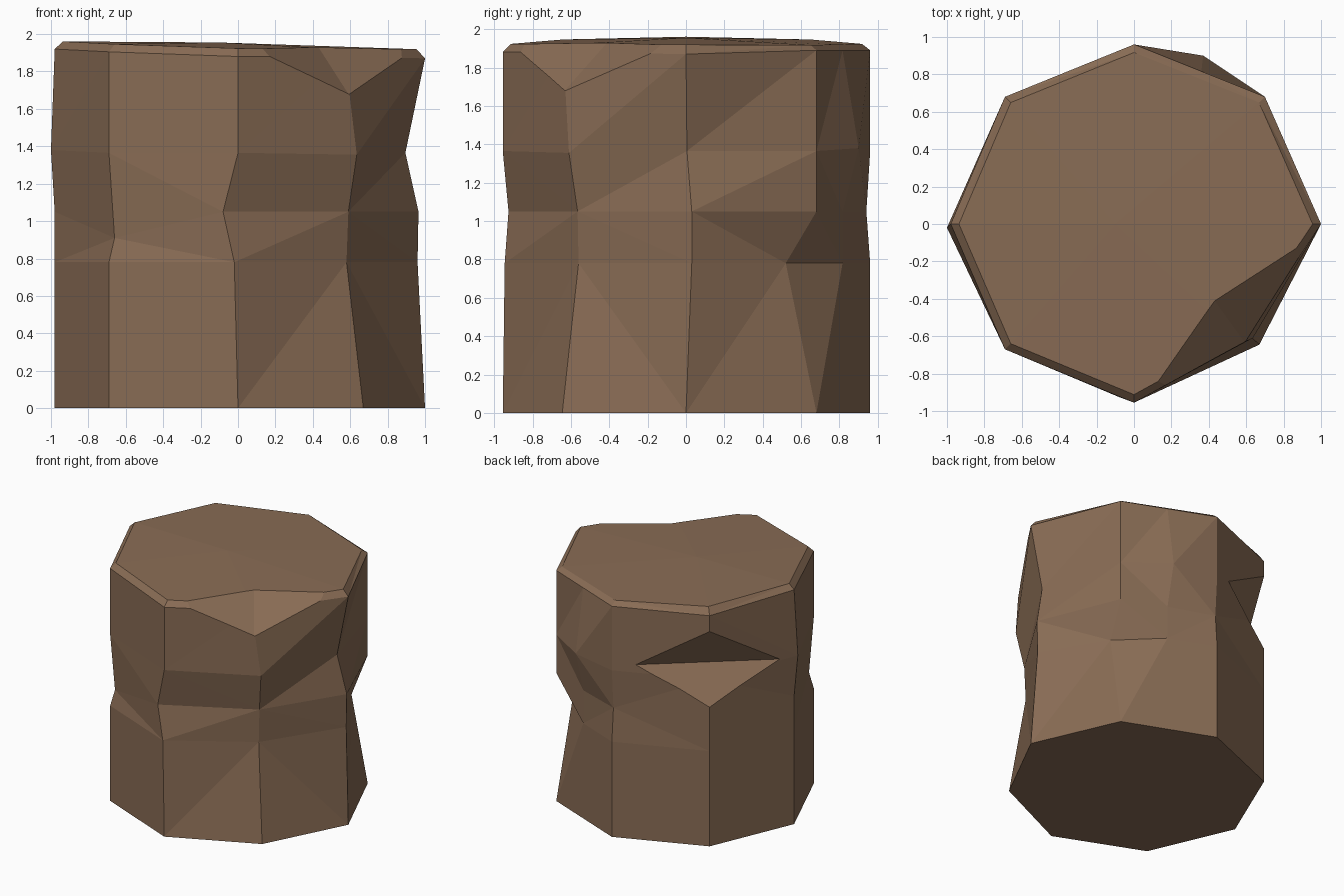
import bpy, bmesh
from mathutils import Vector

if "Cube" in bpy.data.objects:
    bpy.data.objects.remove(bpy.data.objects["Cube"])

wood = bpy.data.materials.new("weathered_brown")
wood.diffuse_color = (0.25, 0.15, 0.09, 1)
wood.use_nodes = True
wood.node_tree.nodes["Principled BSDF"].inputs["Base Color"].default_value = wood.diffuse_color


def make_object(name, bm):
    bmesh.ops.recalc_face_normals(bm, faces=bm.faces)
    mesh = bpy.data.meshes.new(name)
    bm.to_mesh(mesh)
    bm.free()
    mesh.materials.append(wood)
    obj = bpy.data.objects.new(name, mesh)
    bpy.context.collection.objects.link(obj)
    return obj


# Eight corners, plus one extra column (index 2) for the bulge on the back
base = [(1.0, 0), (0.7, 0.68), (0.36, 0.816), (0, 0.96), (-0.69, 0.68),
        (-0.98, 0), (-0.69, -0.67), (0, -0.955), (0.67, -0.645)]
heights = [0, 0.78, 1.05, 1.365, 1.89]
# Chiselled corners: (ring, column) -> position
chips = {
    (1, 0): (0.96, 0.03, 0.78), (2, 0): (0.965, 0.03, 1.05),
    (3, 0): (0.895, 0.005, 1.365), (4, 0): (1.0, 0, 1.87),
    (1, 1): (0.665, 0.52, 0.78), (3, 2): (0.37, 0.90, 1.38),
    (2, 3): (0, 0.94, 1.05), (3, 5): (-1.0, -0.02, 1.38),
    (4, 5): (-0.98, 0, 1.92), (2, 6): (-0.66, -0.65, 0.91),
    (4, 6): (-0.69, -0.67, 1.905), (1, 7): (-0.02, -0.945, 0.78),
    (2, 7): (-0.08, -0.925, 1.05), (4, 7): (0, -0.955, 1.88),
    (1, 8): (0.58, -0.56, 0.78), (2, 8): (0.59, -0.565, 1.05),
    (3, 8): (0.635, -0.61, 1.355), (4, 8): (0.572, -0.64, 1.88),
}

# Body: stacked rings, a narrow bevelled rim and a slightly domed top
bm = bmesh.new()
rings = []
for r, z in enumerate(heights):
    rings.append([bm.verts.new(chips.get((r, c), (x, y, z)))
                  for c, (x, y) in enumerate(base)])
rim = []
for v in rings[-1]:
    x, y = v.co.x * 0.955, v.co.y * 0.955
    rim.append(bm.verts.new((x, y, 1.94 - 0.022 * x - 0.02 * y * y)))
rings.append(rim)
n = len(base)
for low, high in zip(rings, rings[1:]):
    for i in range(n):
        j = (i + 1) % n
        bm.faces.new((low[i], low[j], high[j], high[i]))
bm.faces.new(rings[0][::-1])
peak = bm.verts.new((-0.1, 0, 1.955))
for i in range(n):
    bm.faces.new((rim[i], rim[(i + 1) % n], peak))
bmesh.ops.triangulate(bm, faces=[f for f in bm.faces if len(f.verts) == 4])
body = make_object("carved_stump", bm)


# Cut a wedge whose inner crease runs a-b and whose sides pass through p and q
def cut_wedge(name, a, b, p, q):
    a, b, p, q = map(Vector, (a, b, p, q))
    mid = (a + b) / 2
    pts = [mid + (a - mid) * 4, mid + (b - mid) * 4,
           mid + (p - mid) * 4, mid + (q - mid) * 4]
    bm = bmesh.new()
    v = [bm.verts.new(co) for co in pts]
    for tri in ((0, 1, 2), (0, 1, 3), (0, 2, 3), (1, 2, 3)):
        bm.faces.new([v[k] for k in tri])
    cutter = make_object(name, bm)
    cutter.hide_render = True
    mod = body.modifiers.new(name, 'BOOLEAN')
    mod.operation = 'DIFFERENCE'
    mod.solver = 'EXACT'
    mod.object = cutter
    bpy.context.view_layer.objects.active = body
    bpy.ops.object.modifier_apply(modifier=name)
    bpy.data.objects.remove(cutter)


# Axe notch in the back left corner
cut_wedge("axe_notch", (-0.17, 0.89, 1.43), (-0.91, 0.15, 1.39),
          (-0.69, 0.68, 1.76), (-0.69, 0.68, 1.14))
# Split chip in the front right of the rim
cut_wedge("rim_chip", (0.59, -0.632, 1.68), (0.43, -0.41, 1.93),
          (0.11, -0.87, 1.922), (0.91, -0.10, 1.92))
